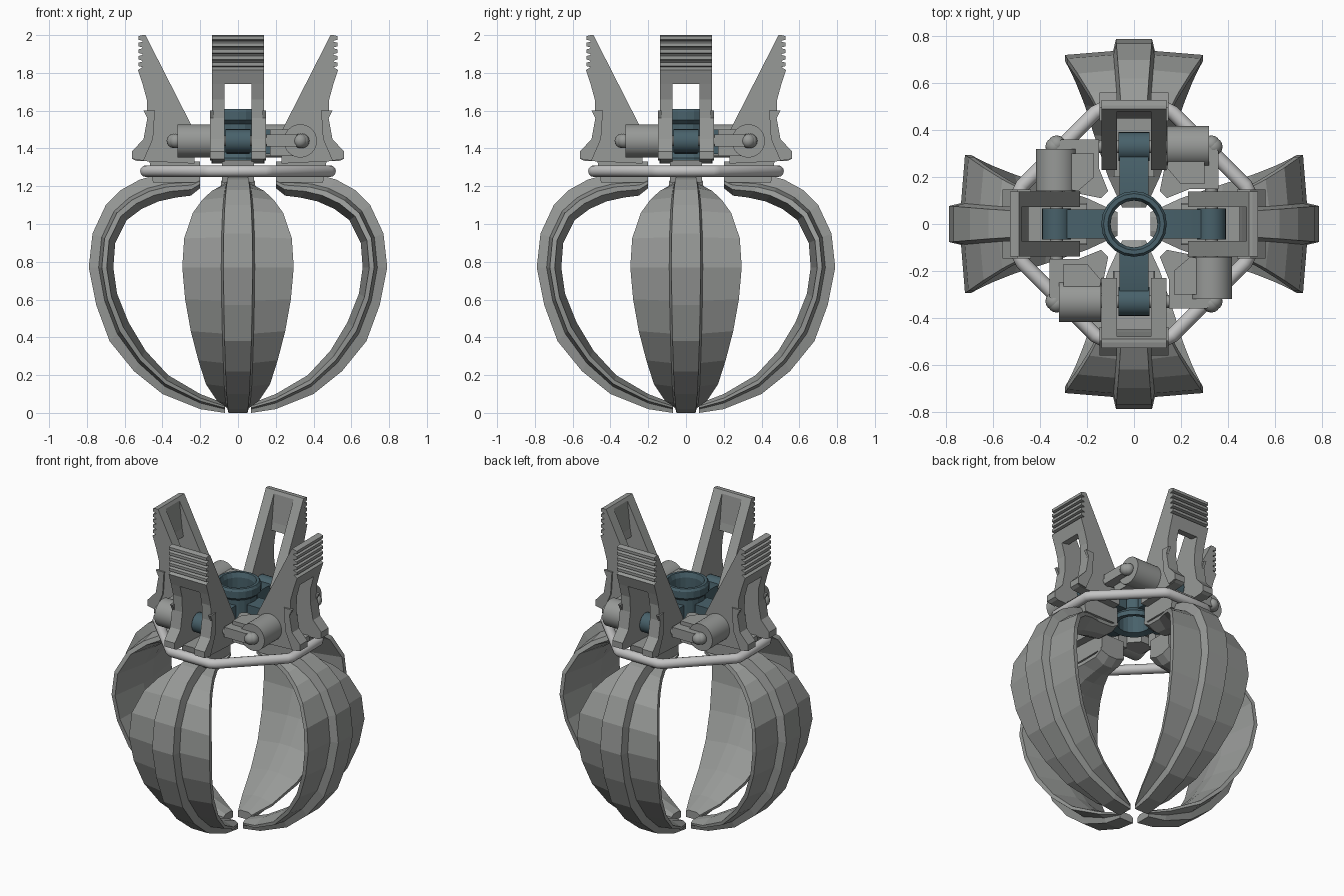
import bpy, bmesh, math
from mathutils import Matrix, Vector

if "Cube" in bpy.data.objects:
    bpy.data.objects.remove(bpy.data.objects["Cube"])


def material(name, rgb):
    m = bpy.data.materials.new(name)
    m.use_nodes = True
    m.diffuse_color = (*rgb, 1)
    m.node_tree.nodes["Principled BSDF"].inputs["Base Color"].default_value = (*rgb, 1)
    return m


GREY = material("warm grey", (0.31, 0.32, 0.31))
PALE = material("pale grey", (0.55, 0.55, 0.55))
TEAL = material("dark teal", (0.065, 0.12, 0.145))
SIDES = ["front", "left", "back", "right"]


def finish(bm, name, mat, copies=1, smooth=False):
    """Turn a bmesh into one object, or four turned about the z axis."""
    bmesh.ops.recalc_face_normals(bm, faces=bm.faces)
    mesh = bpy.data.meshes.new(name)
    bm.to_mesh(mesh)
    bm.free()
    mesh.materials.append(mat)
    if smooth:
        mesh.polygons.foreach_set("use_smooth", [True] * len(mesh.polygons))
        mesh.set_sharp_from_angle(angle=math.radians(40))
    for k in range(copies):
        ob = bpy.data.objects.new(f"{SIDES[k]}_{name}" if copies > 1 else name, mesh)
        ob.rotation_euler.z = k * math.pi / 2
        bpy.context.collection.objects.link(ob)


def prism(bm, points, offset):
    """Extrude a flat polygon along an offset."""
    face = bm.faces.new([bm.verts.new(p) for p in points])
    ext = bmesh.ops.extrude_face_region(bm, geom=[face])["geom"]
    bmesh.ops.translate(bm, vec=offset, verts=[v for v in ext if isinstance(v, bmesh.types.BMVert)])


def side_plate(bm, profile, u0, u1):
    """Plate cut to a (radius, height) outline, between two lateral positions."""
    prism(bm, [(u0, -r, z) for r, z in profile], (u1 - u0, 0, 0))


def plan_plate(bm, outline, z0, z1):
    prism(bm, [(x, y, z0) for x, y in outline], (0, 0, z1 - z0))


def rod(bm, u0, u1, r, z, radius, segments=24):
    """Cylinder lying across the arm."""
    m = Matrix.Translation(((u0 + u1) / 2, -r, z)) @ Matrix.Rotation(math.pi / 2, 4, "Y")
    bmesh.ops.create_cone(bm, cap_ends=True, segments=segments, radius1=radius,
                          radius2=radius, depth=u1 - u0, matrix=m)


PIVOT_R, PIVOT_Z = 0.33, 1.44

# Claws: outer radius/height, inner radius/height, blade half width
stations = [
    (0.07, 0.00, 0.07, 0.05, 0.05), (0.20, 0.02, 0.20, 0.10, 0.11),
    (0.40, 0.10, 0.37, 0.20, 0.17), (0.55, 0.22, 0.49, 0.33, 0.21),
    (0.68, 0.38, 0.58, 0.48, 0.25), (0.75, 0.57, 0.64, 0.63, 0.28),
    (0.79, 0.77, 0.66, 0.77, 0.295), (0.77, 0.95, 0.65, 0.90, 0.285),
    (0.70, 1.10, 0.59, 1.02, 0.24), (0.62, 1.18, 0.51, 1.08, 0.19),
    (0.52, 1.235, 0.42, 1.12, 0.14), (0.43, 1.26, 0.33, 1.14, 0.10),
    (0.24, 1.27, 0.25, 1.15, 0.09), (0.20, 1.27, 0.20, 1.19, 0.09),
]
bm = bmesh.new()
rings = []
for ro, zo, ri, zi, w in stations:
    ridge = 0.045 + 0.13 * (w - 0.05) if w > 0.1 else 0.05
    # lateral position and depth, from outer ridge round to inner ridge
    half = [(ridge, 1), (min(ridge + 0.012, w), 0.6), (w, 0.47), (w, 0.27), (ridge * 0.6, 0)]
    section = half + [(-u, t) for u, t in reversed(half)]
    rings.append([bm.verts.new((u, -(ri + (ro - ri) * t), zi + (zo - zi) * t)) for u, t in section])
for a, b in zip(rings, rings[1:]):
    for i in range(len(a)):
        j = (i + 1) % len(a)
        bm.faces.new((a[i], a[j], b[j], b[i]))
bm.faces.new(rings[0])
bm.faces.new(rings[-1])
finish(bm, "claw", GREY, 4)

# Necks joining claws to levers
bm = bmesh.new()
side_plate(bm, [(0.20, 1.22), (0.45, 1.22), (0.47, 1.34), (0.20, 1.33)], -0.085, 0.085)
finish(bm, "claw_neck", GREY, 4)

# Levers: two shaped walls and a grooved thumb plate
grip = []
for i in range(5):
    z = 1.985 - i * 0.035
    grip += [(0.505, z + 0.015), (0.528, z + 0.009), (0.528, z - 0.009), (0.505, z - 0.015)]
foot = [(0.53, 1.815), (0.505, 1.74), (0.483, 1.66), (0.48, 1.56), (0.50, 1.45),
        (0.56, 1.385), (0.56, 1.345), (0.54, 1.335)]
wall = [(0.49, 2.0)] + grip + foot + [(0.23, 1.32), (0.23, 1.49)]
plate = [(0.48, 1.98), (0.49, 2.0)] + grip + foot[:2] + [(0.45, 1.75), (0.46, 1.80)]
bm = bmesh.new()
for s in (-1, 1):
    side_plate(bm, wall, s * 0.072, s * 0.138)
    # Raised rim along the lower outer edge
    side_plate(bm, [(0.50, 1.60), (0.48, 1.56), (0.50, 1.45), (0.56, 1.385), (0.56, 1.345),
                    (0.50, 1.335), (0.45, 1.45), (0.44, 1.60)], s * 0.13, s * 0.148)
side_plate(bm, plate, -0.1, 0.1)
finish(bm, "lever", GREY, 4)

# Pivot axles with ball ends
bm = bmesh.new()
rod(bm, -0.35, 0.35, PIVOT_R, PIVOT_Z, 0.028)
for s in (-1, 1):
    bmesh.ops.create_uvsphere(bm, u_segments=16, v_segments=8, radius=0.038,
                              matrix=Matrix.Translation((s * 0.34, -PIVOT_R, PIVOT_Z)))
finish(bm, "pivot_axle", GREY, 4, True)

# Corner bearings: a barrel and a bracket reaching the next arm
bm = bmesh.new()
rod(bm, -0.32, -0.14, PIVOT_R, PIVOT_Z, 0.088, 32)
finish(bm, "bearing_barrel", GREY, 4, True)
bm = bmesh.new()
plan_plate(bm, [(0.15, -0.36), (0.31, -0.36), (0.36, -0.31), (0.36, -0.15),
                (0.24, -0.13), (0.14, -0.11), (0.11, -0.14), (0.15, -0.24)], 1.41, 1.475)
plan_plate(bm, [(0.17, -0.30), (0.30, -0.30), (0.34, -0.26), (0.34, -0.16),
                (0.24, -0.14), (0.17, -0.20)], 1.36, 1.50)
finish(bm, "bearing_bracket", GREY, 4)

# Central hub turned from a profile
profile = [(0.10, 1.33), (0.14, 1.32), (0.14, 1.35), (0.118, 1.38), (0.118, 1.53),
           (0.14, 1.55), (0.14, 1.595), (0.13, 1.61), (0.112, 1.61), (0.10, 1.58)]
bm = bmesh.new()
verts = [bm.verts.new((r, 0, z)) for r, z in profile]
edges = [bm.edges.new((verts[i], verts[i - 1])) for i in range(len(verts))]
bmesh.ops.spin(bm, geom=verts + edges, cent=(0, 0, 0), axis=(0, 0, 1),
               angle=math.tau, steps=20, use_duplicate=False)
bmesh.ops.remove_doubles(bm, verts=bm.verts, dist=0.0005)
finish(bm, "hub", TEAL)

# Hub arms ending in a rounded eye on each axle
bm = bmesh.new()
side_plate(bm, [(0.11, 1.37), (0.22, 1.37), (0.30, 1.40), (0.30, 1.48), (0.22, 1.50), (0.11, 1.50)],
           -0.062, 0.062)
rod(bm, -0.066, 0.066, PIVOT_R, PIVOT_Z, 0.062)
finish(bm, "hub_arm", TEAL, 4, True)

# Cord ring round the claws
curve = bpy.data.curves.new("cord_ring", "CURVE")
curve.dimensions = "3D"
curve.bevel_depth = 0.031
curve.bevel_resolution = 4
spline = curve.splines.new("POLY")
points = []
for k in range(4):
    turn = Matrix.Rotation(k * math.pi / 2, 3, "Z")
    for u, r in ((-0.165, 0.475), (-0.14, 0.488), (0.14, 0.488), (0.165, 0.475)):
        points.append(turn @ Vector((u, -r, 1.28)))
spline.points.add(len(points) - 1)
for p, co in zip(spline.points, points):
    p.co = (*co, 1)
spline.use_cyclic_u = True
spline.use_smooth = True
curve.materials.append(PALE)
bpy.context.collection.objects.link(bpy.data.objects.new("cord_ring", curve))
